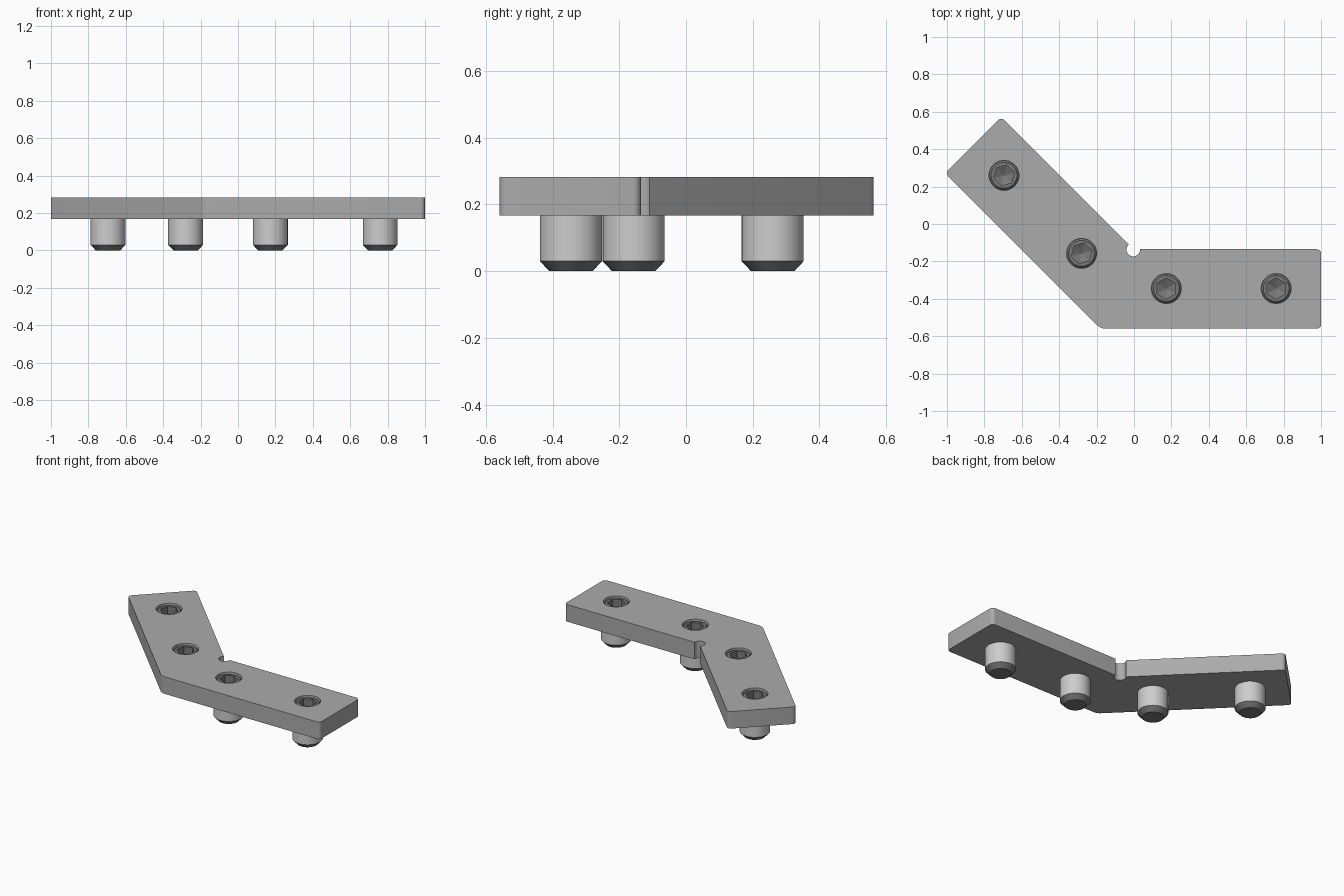
import bpy, bmesh, math
from math import cos, sin, pi, radians

if "Cube" in bpy.data.objects:
    bpy.data.objects.remove(bpy.data.objects["Cube"], do_unlink=True)


def material(name, grey):
    m = bpy.data.materials.new(name)
    m.use_nodes = True
    colour = (grey, grey, grey, 1)
    m.diffuse_color = colour
    m.node_tree.nodes["Principled BSDF"].inputs["Base Color"].default_value = colour
    return m


plate_grey = material("plate grey", 0.41)
shank_grey = material("light shank grey", 0.61)
dark_grey = material("dark screw grey", 0.19)


def make_object(name, bm, mats):
    bmesh.ops.recalc_face_normals(bm, faces=bm.faces[:])
    mesh = bpy.data.meshes.new(name)
    bm.to_mesh(mesh)
    bm.free()
    ob = bpy.data.objects.new(name, mesh)
    bpy.context.collection.objects.link(ob)
    for m in mats:
        mesh.materials.append(m)
    return ob


def activate(ob):
    bpy.ops.object.select_all(action='DESELECT')
    ob.select_set(True)
    bpy.context.view_layer.objects.active = ob


def smooth(ob):
    activate(ob)
    bpy.ops.object.shade_smooth_by_angle(angle=radians(25))


BOTTOM, TOP = 0.167, 0.282
BORE = 0.08
# screw name, x, y, turn of the socket
SCREWS = [("screw_far_right", -0.695, 0.26, 45), ("screw_mid_right", -0.28, -0.157, 45),
          ("screw_mid_left", 0.173, -0.345, 0), ("screw_far_left", 0.76, -0.345, 0)]
NOTCH = (-0.004, -0.137)

# angled plate: outline with rounded outer corners, extruded
bm = bmesh.new()
outline = [(-1.01, 0.272), (-0.178, -0.56), (1, -0.56), (1, -0.135),
           (-0.003, -0.135), (-0.71, 0.572)]
verts = [bm.verts.new((x, y, BOTTOM)) for x, y in outline]
bm.faces.new(verts)
bmesh.ops.bevel(bm, geom=[v for v in verts if v is not verts[4]], offset=0.024,
                offset_type='OFFSET', segments=5, profile=0.5, affect='VERTICES')
ext = bmesh.ops.extrude_face_region(bm, geom=bm.faces[:])
bmesh.ops.translate(bm, vec=(0, 0, TOP - BOTTOM),
                    verts=[g for g in ext["geom"] if isinstance(g, bmesh.types.BMVert)])
plate = make_object("angled_plate", bm, [plate_grey])

# bores and the round relief notch in the inner corner
bm = bmesh.new()
for x, y, r in [(s[1], s[2], BORE) for s in SCREWS] + [(*NOTCH, 0.036)]:
    geo = bmesh.ops.create_cone(bm, cap_ends=True, segments=48, radius1=r, radius2=r, depth=0.4)
    bmesh.ops.translate(bm, vec=(x, y, 0.22), verts=geo["verts"])
cutter = make_object("bore_cutter", bm, [plate_grey])
cutter.hide_render = True
cut = plate.modifiers.new("bores", 'BOOLEAN')
cut.operation, cut.solver, cut.object = 'DIFFERENCE', 'EXACT', cutter
activate(plate)
bpy.ops.object.modifier_apply(modifier=cut.name)
bpy.data.objects.remove(cutter, do_unlink=True)
smooth(plate)

# grub screws: turned body, chamfered ends, hexagon socket with pointed floor
SEG = 48
PROFILE = [(0.065, 0, False), (0.093, 0.03, False), (0.093, 0.175, False),
           (0.079, 0.175, False), (0.079, 0.262, False), (0.069, 0.272, False),
           (0.049, 0.272, True), (0.049, 0.215, True)]


def screw(name, x, y, turn):
    bm = bmesh.new()
    rings = []
    for r, z, is_hex in PROFILE:
        ring = []
        for i in range(SEG):
            a = 2 * pi * i / SEG
            # flat-to-flat radius grows towards each hexagon corner
            d = r / cos(a % (pi / 3) - pi / 6) if is_hex else r
            b = a + pi / 2 + radians(turn)
            ring.append(bm.verts.new((x + d * cos(b), y + d * sin(b), z)))
        rings.append(ring)
    bm.faces.new(rings[0]).material_index = 1
    for k, (low, high) in enumerate(zip(rings, rings[1:])):
        for i in range(SEG):
            j = (i + 1) % SEG
            f = bm.faces.new((low[i], low[j], high[j], high[i]))
            f.material_index = 0 if k == 1 else 1
    tip = bm.verts.new((x, y, 0.19))
    for i in range(SEG):
        bm.faces.new((rings[-1][i], rings[-1][(i + 1) % SEG], tip)).material_index = 1
    # facets of the pointed floor stay flat
    ob = make_object(name, bm, [shank_grey, dark_grey])
    activate(ob)
    bpy.ops.object.shade_smooth_by_angle(angle=radians(15))


for s in SCREWS:
    screw(*s)
